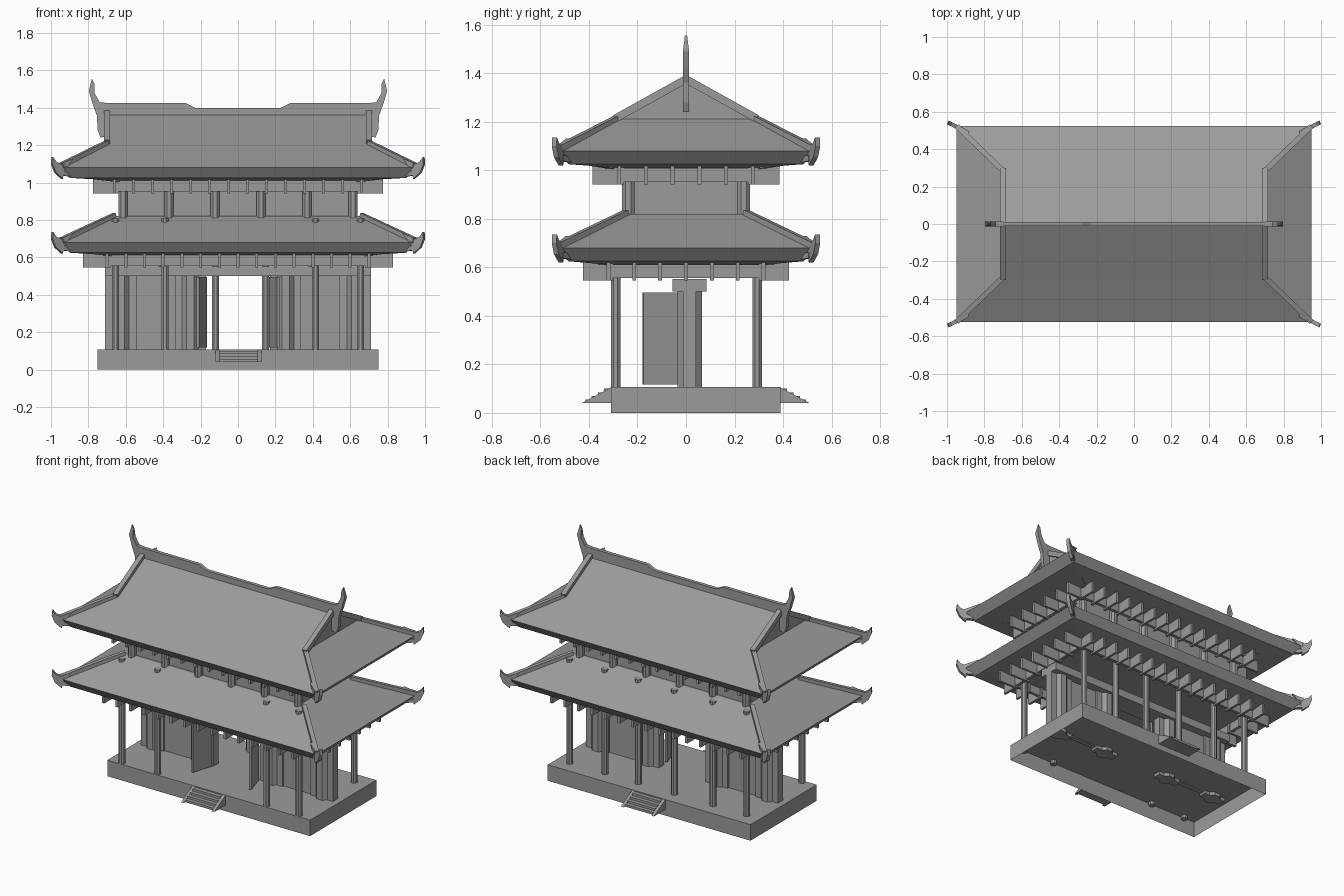
import bpy, bmesh, math
from mathutils import Vector, Matrix

if "Cube" in bpy.data.objects:
    bpy.data.objects.remove(bpy.data.objects["Cube"])

stone = bpy.data.materials.new("plain_grey")
stone.diffuse_color = (0.33, 0.33, 0.33, 1)
stone.use_nodes = True
stone.node_tree.nodes["Principled BSDF"].inputs["Base Color"].default_value = stone.diffuse_color


def finish(name, bm):
    bmesh.ops.recalc_face_normals(bm, faces=bm.faces)
    me = bpy.data.meshes.new(name)
    bm.to_mesh(me)
    bm.free()
    me.materials.append(stone)
    ob = bpy.data.objects.new(name, me)
    bpy.context.collection.objects.link(ob)
    return ob


def box(bm, x0, x1, y0, y1, z0, z1):
    m = Matrix.Translation(((x0 + x1) / 2, (y0 + y1) / 2, (z0 + z1) / 2)) @ \
        Matrix.Diagonal((abs(x1 - x0), abs(y1 - y0), abs(z1 - z0), 1))
    return bmesh.ops.create_cube(bm, size=1, matrix=m)["verts"]


def beam(bm, p, q, w, h):
    """Box running from p to q, width w sideways, height h."""
    p, q = Vector(p), Vector(q)
    d = (q - p).normalized()
    s = d.cross(Vector((0, 0, 1))).normalized()
    u = s.cross(d)
    m = Matrix((d * (q - p).length, s * w, u * h)).transposed().to_4x4()
    bmesh.ops.create_cube(bm, size=1, matrix=Matrix.Translation((p + q) / 2) @ m)


def column(bm, x, y, z0, z1, rx, ry, n):
    m = Matrix.Translation((x, y, (z0 + z1) / 2)) @ Matrix.Diagonal((rx, ry, 1, 1)) @ \
        Matrix.Rotation(math.pi / n, 4, 'Z')
    bmesh.ops.create_cone(bm, cap_ends=True, segments=n, radius1=1, radius2=1,
                          depth=z1 - z0, matrix=m)


def plate(bm, pts, thick):
    """Flat outline given as 3D points, extruded by the vector thick, centred."""
    t = Vector(thick)
    f = bm.faces.new([bm.verts.new(Vector(p) - t / 2) for p in pts])
    r = bmesh.ops.extrude_face_region(bm, geom=[f])
    bmesh.ops.translate(bm, vec=t, verts=[v for v in r["geom"] if isinstance(v, bmesh.types.BMVert)])


def loft(name, rings):
    """Stack of rectangles (half x, half y, z) joined into a closed solid."""
    bm = bmesh.new()
    loops = [[bm.verts.new((sx * a, sy * b, z)) for sx, sy in ((-1, -1), (1, -1), (1, 1), (-1, 1))]
             for a, b, z in rings]
    bm.faces.new(loops[0])
    bm.faces.new(loops[-1])
    for l0, l1 in zip(loops, loops[1:]):
        for i in range(4):
            j = (i + 1) % 4
            bm.faces.new((l0[i], l0[j], l1[j], l1[i]))
    return finish(name, bm)


SIGNS = [(sx, sy) for sx in (-1, 1) for sy in (-1, 1)]

# Terrace, open underneath
bm = bmesh.new()
vs = box(bm, -0.75, 0.75, -0.31, 0.39, 0, 0.107)
bm.normal_update()
under = [f for f in bm.faces if f.normal.z < -0.9]
bmesh.ops.delete(bm, geom=under, context='FACES_ONLY')
finish("terrace", bm)

# Stairs with sloped cheeks, front and back
for name, y0, s in (("front_stairs", -0.31, -1), ("back_stairs", 0.39, 1)):
    bm = bmesh.new()
    for i in range(4):
        box(bm, -0.1, 0.105, y0, y0 + s * (0.105 - 0.026 * i), 0.04 + 0.015 * i, 0.055 + 0.015 * i)
    for x in (-0.11, 0.115):
        plate(bm, [(x, y0, 0.105), (x, y0 + s * 0.12, 0.04), (x, y0, 0.04)], (0.02, 0, 0))
    finish(name, bm)

# Slim veranda columns, rising just through the lower roof
bm = bmesh.new()
for x in (-0.655, -0.39, 0.415, 0.655):
    column(bm, x, -0.29, 0.085, 0.808, 0.021, 0.021, 8)
for x in (-0.655, -0.405, -0.12, 0.147, 0.395, 0.655):
    column(bm, x, 0.293, 0.085, 0.808, 0.021, 0.021, 8)
finish("veranda_columns", bm)

# Thick compound pillars, wall panels between them and lintel above
bm = bmesh.new()
for x in (-0.627, -0.255, 0.255, 0.627):
    column(bm, x, 0.015, 0.085, 0.5, 0.053, 0.055, 8)
    box(bm, x - 0.083, x + 0.083, -0.012, 0.042, 0.085, 0.5)
finish("wall_pillars", bm)
bm = bmesh.new()
for s in (-1, 1):
    box(bm, s * 0.335, s * 0.55, 0.0, 0.03, 0.1, 0.5)
finish("wall_panels", bm)
bm = bmesh.new()
box(bm, -0.71, 0.71, -0.055, 0.085, 0.5, 0.552)
finish("lintel", bm)

# Door leaves standing open towards the front
bm = bmesh.new()
for s in (-1, 1):
    beam(bm, (s * 0.172, -0.035, 0.307), (s * 0.215, -0.178, 0.307), 0.014, 0.378)
finish("door_leaves", bm)

# Upper storey
bm = bmesh.new()
box(bm, -0.625, 0.625, -0.23, 0.23, 0.79, 0.98)
finish("upper_wall", bm)
bm = bmesh.new()
for y in (-0.238, 0.238):
    for i in range(6):
        column(bm, -0.615 + 0.246 * i, y, 0.79, 0.98, 0.026, 0.028, 8)
finish("upper_columns", bm)


# Bracket rows: ring beam with thin fins reaching out under the eaves
def brackets(name, a, b, ox, oy, z0, z1, nx, ny):
    bm = bmesh.new()
    for s in (-1, 1):
        box(bm, -a, a, s * (b - 0.02), s * b, z0 + 0.01, z1)
        box(bm, s * (a - 0.02), s * a, -b, b, z0 + 0.01, z1)
        for i in range(nx):
            x = -a + 0.01 + (2 * a - 0.02) * i / (nx - 1)
            box(bm, x - 0.008, x + 0.008, s * (b - 0.03), s * oy, z0, z1 + 0.012)
        for i in range(ny):
            y = -b + 0.01 + (2 * b - 0.02) * i / (ny - 1)
            box(bm, s * (a - 0.03), s * ox, y - 0.008, y + 0.008, z0, z1 + 0.012)
    finish(name, bm)


brackets("lower_brackets", 0.71, 0.33, 0.83, 0.425, 0.545, 0.612, 15, 7)
brackets("upper_brackets", 0.67, 0.285, 0.775, 0.385, 0.942, 1.01, 14, 6)

# Roofs
loft("lower_roof", [(0.66, 0.31, 0.61), (0.90, 0.485, 0.625), (0.95, 0.525, 0.68), (0.66, 0.245, 0.82)])
loft("upper_roof", [(0.64, 0.28, 1.01), (0.90, 0.485, 1.025), (0.95, 0.525, 1.08),
                    (0.70, 0.28, 1.212), (0.70, 0.004, 1.365)])


# Hip ridges, corner rafters and upturned corner horns
def corners(name, top, z):
    bm = bmesh.new()
    horn = [(-0.08, 0.05), (0.0, 0.02), (0.03, 0.03), (0.052, 0.056), (0.056, 0.02),
            (0.035, -0.025), (-0.01, -0.06), (-0.02, -0.02)]
    for sx, sy in SIGNS:
        beam(bm, (sx * top[0], sy * top[1], top[2]), (sx * 0.945, sy * 0.52, z + 0.01), 0.028, 0.03)
        beam(bm, (sx * 0.64, sy * 0.29, z - 0.065), (sx * 0.945, sy * 0.515, z - 0.03), 0.024, 0.024)
        d = Vector((sx * 0.82, sy * 0.42, 0))
        c = Vector((sx * 0.95, sy * 0.52, z))
        side = Vector((-d.y, d.x, 0)).normalized() * 0.022
        plate(bm, [c + d * u + Vector((0, 0, h)) for u, h in horn], side)
    finish(name, bm)


corners("lower_hip_ridges", (0.66, 0.245, 0.822), 0.68)
corners("upper_hip_ridges", (0.70, 0.285, 1.21), 1.08)

# Sloping ridges along the gables
bm = bmesh.new()
for sx, sy in SIGNS:
    beam(bm, (sx * 0.70, 0, 1.375), (sx * 0.70, sy * 0.292, 1.213), 0.032, 0.032)
finish("gable_ridges", bm)

# Main ridge with raised ends, and the tall end finials
half = [(0.23, 1.40), (0.28, 1.425), (0.72, 1.425)]
bm = bmesh.new()
plate(bm, [(-0.70, 0, 1.345), (0.70, 0, 1.345)] + [(x, 0, z) for x, z in reversed(half)] +
      [(-x, 0, z) for x, z in half], (0, 0.024, 0))
finish("main_ridge", bm)
finial = [(0.70, 1.25), (0.735, 1.24), (0.75, 1.28), (0.755, 1.36), (0.777, 1.42), (0.797, 1.49),
          (0.782, 1.555), (0.768, 1.53), (0.768, 1.48), (0.74, 1.43), (0.70, 1.425)]
bm = bmesh.new()
for s in (-1, 1):
    plate(bm, [(s * x, 0, z) for x, z in finial], (0, 0.026, 0))
# thin the finials towards their tips
for v in bm.verts:
    if v.co.z > 1.5:
        v.co.y *= 0.35
finish("ridge_finials", bm)
